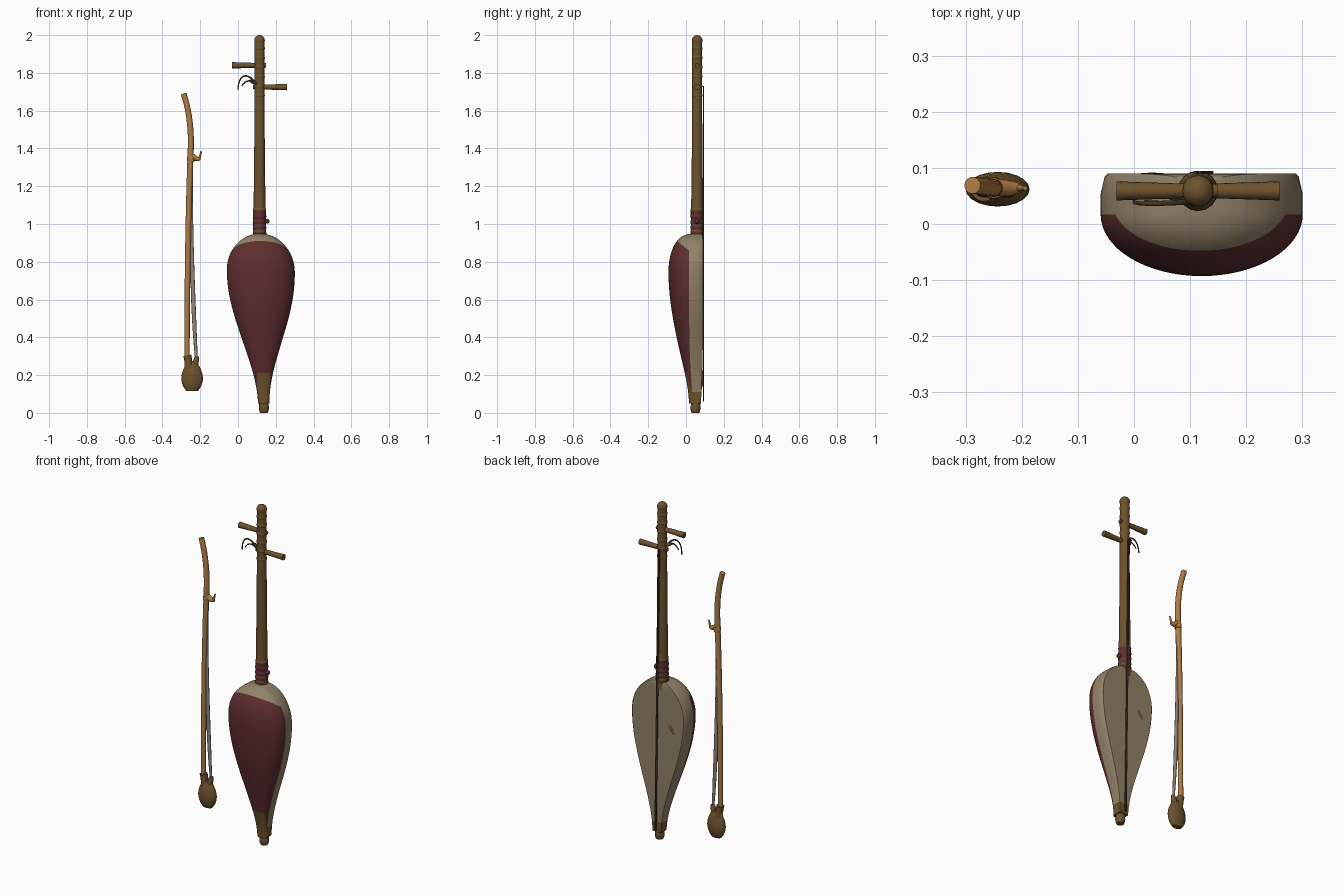
import bpy, bmesh, math
from mathutils import Vector

cube = bpy.data.objects.get("Cube")
if cube:
    bpy.data.objects.remove(cube)


def material(name, red, green, blue):
    mat = bpy.data.materials.new(name)
    mat.use_nodes = True
    mat.diffuse_color = (red, green, blue, 1)
    shader = next(node for node in mat.node_tree.nodes if node.type == 'BSDF_PRINCIPLED')
    shader.inputs["Base Color"].default_value = mat.diffuse_color
    shader.inputs["Roughness"].default_value = .8
    return mat


maroon = material("maroon cloth", .115, .027, .028)
hide = material("beige hide", .29, .225, .14)
wood = material("brown wood", .155, .085, .027)
bow_wood = material("golden wood", .43, .2, .06)
hair = material("grey hair", .27, .235, .21)
dark = material("dark string", .06, .04, .02)


def bezier(controls, t):
    """Point on the curve shaped by any number of control vectors or numbers."""
    while len(controls) > 1:
        controls = [a * (1 - t) + b * t for a, b in zip(controls, controls[1:])]
    return controls[0]


def skin(mesh, rings):
    """Bridge rings of points and cap both ends."""
    loops = [[mesh.verts.new(point) for point in ring] for ring in rings]
    for lower, upper in zip(loops, loops[1:]):
        for i in range(len(lower)):
            mesh.faces.new((lower[i - 1], lower[i], upper[i], upper[i - 1]))
    mesh.faces.new(loops[0])
    mesh.faces.new(loops[-1])
    bmesh.ops.recalc_face_normals(mesh, faces=mesh.faces)


def finish(name, mesh, *materials):
    data = bpy.data.meshes.new(name)
    mesh.to_mesh(data)
    mesh.free()
    part = bpy.data.objects.new(name, data)
    bpy.context.collection.objects.link(part)
    for mat in materials:
        data.materials.append(mat)
    bpy.ops.object.select_all(action='DESELECT')
    part.select_set(True)
    bpy.context.view_layer.objects.active = part
    bpy.ops.object.shade_smooth_by_angle(angle=math.radians(40))


def tube(name, mat, radii, *controls, squash=1, steps=12, sides=16):
    """Bar along a curve; radii are blended along it, squash thins it in depth."""
    controls = [Vector(point) for point in controls]
    path = [bezier(controls, i / steps) for i in range(steps + 1)]
    rings = []
    for i, centre in enumerate(path):
        along = (path[min(i + 1, steps)] - path[max(i - 1, 0)]).normalized()
        across = along.cross(Vector((0, 1, 0))).normalized()
        depth = across.cross(along) * squash
        radius = bezier(radii, i / steps)
        angles = [math.tau * k / sides for k in range(sides)]
        rings.append([centre + radius * (across * math.cos(a) + depth * math.sin(a)) for a in angles])
    mesh = bmesh.new()
    skin(mesh, rings)
    finish(name, mesh, mat)


def band(name, mat, centre, radius, height):
    """Bulging ring around an upright bar."""
    half = Vector((0, 0, height / 2))
    tube(name, mat, [radius * .9, radius * 1.1, radius * .9], centre - half, centre + half, steps=6)


def ball(name, mat, centre, radius):
    mesh = bmesh.new()
    bmesh.ops.create_uvsphere(mesh, u_segments=20, v_segments=12, radius=radius)
    bmesh.ops.translate(mesh, verts=mesh.verts, vec=centre)
    finish(name, mesh, mat)


# Pear-shaped sound box: rising flank, elliptical shoulder
foot_z, wide_z, top_z, half_width = .05, .75, .95, .18


def box_section(z):
    """Centre x, half width, seam y and back y of the sound box at a height."""
    if z < wide_z:
        climb = max(0, z - foot_z) / (wide_z - foot_z)
        width = .03 + (half_width - .03) * math.sin(math.pi / 2 * climb) ** 1.8
    else:
        width = half_width * math.sqrt(1 - ((z - wide_z) / (top_z - wide_z)) ** 2)
    pinch = (1 - width / half_width) ** 4
    return .137 - .022 * z, width, .017 + .035 * pinch, .09 - .02 * pinch


def box_ring(z):
    centre, width, seam, back = box_section(z)
    angles = [math.pi * k / 32 for k in range(33)]
    ring = [(centre - width * math.cos(a), seam - .61 * width * math.sin(a), z) for a in angles]
    rim = [(1, .5), (.96, .93), (.93, 1)]
    edge = rim + [(-out, deep) for out, deep in reversed(rim)]
    return ring + [(centre + width * out, seam + (back - seam) * deep, z) for out, deep in edge]


# Rings crowd together towards the shoulder
levels = [foot_z + (wide_z - foot_z) * i / 30 for i in range(30)]
levels += [wide_z + (top_z - wide_z) * math.sin(math.pi / 2 * i / 16) for i in range(16)]
box = bmesh.new()
skin(box, [box_ring(z) for z in levels])

# Cut the colour borders: sloping cloth edge, foot cap and its front tongue
slope = Vector((0, .8, 1))
cloth_edge, cap_z, tongue_z, tongue_left, tongue_right = .872, .11, .21, .17, .1
up, side = Vector((0, 0, 1)), Vector((1, 0, 0))
for point, normal in ((up * cloth_edge, slope), (up * cap_z, up), (up * tongue_z, up),
                      (side * tongue_left, side), (side * tongue_right, side)):
    geometry = box.verts[:] + box.edges[:] + box.faces[:]
    bmesh.ops.bisect_plane(box, geom=geometry, plane_co=point, plane_no=normal)
for face in box.faces:
    spot = face.calc_center_median()
    in_front = spot.y < box_section(spot.z)[2]
    on_tongue = in_front and spot.z < tongue_z and tongue_right < spot.x < tongue_left
    if spot.z < cap_z or on_tongue:
        face.material_index = 2
    elif in_front and spot.dot(slope) < cloth_edge:
        face.material_index = 0
    else:
        face.material_index = 1
finish("sound_box", box, maroon, hide, wood)

# Foot of the sound box
tube("foot_knob", wood, [.02, .03, .025], (.137, .05, 0), (.137, .05, .04))
tube("foot_stem", wood, [.023, .028], (.137, .05, .03), (.136, .052, .07))


# Neck with rounded, ringed head
def on_neck(z):
    return Vector((.114, .059, z))


tube("neck", wood, [.035, .025, .026], on_neck(.9), on_neck(1.97), sides=20)
ball("neck_head", wood, on_neck(1.972), .028)
for i in range(6):
    band(f"head_ring_{i + 1}", wood, on_neck(1.68 + .05 * i), .028, .02)
band("neck_collar", wood, on_neck(1.075), .035, .02)

# Cloth wrapped around the neck base
tube("neck_wrap", maroon, [.033, .034], on_neck(.93), on_neck(1.07))
for i in range(4):
    band(f"wrap_turn_{i + 1}", maroon, on_neck(.95 + .03 * i), .036, .025)
ball("wrap_knot", maroon, on_neck(1.015) + side * .04, .013)

# Tuning pegs, thicker towards the grip
for name, direction, z in (("right_peg", -1, 1.84), ("left_peg", 1, 1.725)):
    middle = on_neck(z)
    tube(name, wood, [.011, .014, .017], middle - side * .035 * direction,
         middle + side * .145 * direction)

# Loose string ends by the pegs
curl_root = (.1, .04, 1.74)
tube("string_curl_long", dark, [.005, .003], curl_root, (.04, .035, 1.82), (0, .035, 1.78), (0, .04, 1.71))
tube("string_curl_short", dark, [.005, .003], curl_root, (.05, .035, 1.78), (.02, .04, 1.73))
tube("string_knot", wood, [.005, .015, .008], (.06, .05, 1.76), (.11, .05, 1.74))

# Strings along the flat soundboard
for name, offset in (("string_left", .004), ("string_right", -.004)):
    tube(name, dark, [.003, .003], (.113 + offset, .092, 1.73), (.135 + offset, .092, .06), sides=6)

# Torn patch in the soundboard
tube("soundboard_tear", wood, [.004, .016, .004], (.05, .09, .71), (.015, .09, .66), squash=.15)

# Bow stick with bent tip and a side twig
stick_bend = (-.25, .064, 1.4)
tube("bow_stick", bow_wood, [.014, .015, .016], (-.27, .062, .24), (-.27, .062, .9), stick_bend)
tube("bow_tip", bow_wood, [.016, .015], stick_bend, (-.245, .064, 1.56), (-.288, .069, 1.69))
tube("bow_twig", bow_wood, [.012, .02, .007], (-.25, .064, 1.37), (-.23, .064, 1.34), (-.2, .064, 1.345))
tube("bow_twig_end", bow_wood, [.007, .004], (-.207, .064, 1.34), (-.194, .064, 1.385))
band("bow_hair_knot", bow_wood, Vector((-.25, .064, 1.345)), .02, .03)

# Bow hair fanning towards the handle
tube("bow_hair", hair, [.003, .006, .018, .007], (-.24, .062, 1.33), (-.255, .062, .8),
     (-.22, .062, .28), squash=.7)

# Leather handle pouch with its two necks
pouch_top = Vector((-.243, .062, .275))
tube("handle_pouch", wood, [.03, .065, .065, .05, .02], pouch_top - up * .16, pouch_top,
     squash=.54, sides=20)
tube("pouch_stick_neck", wood, [.025, .018, .022], (-.256, .062, .23), (-.268, .062, .305))
tube("pouch_hair_neck", wood, [.018, .014, .018, .01], (-.232, .062, .23), (-.217, .062, .3))
